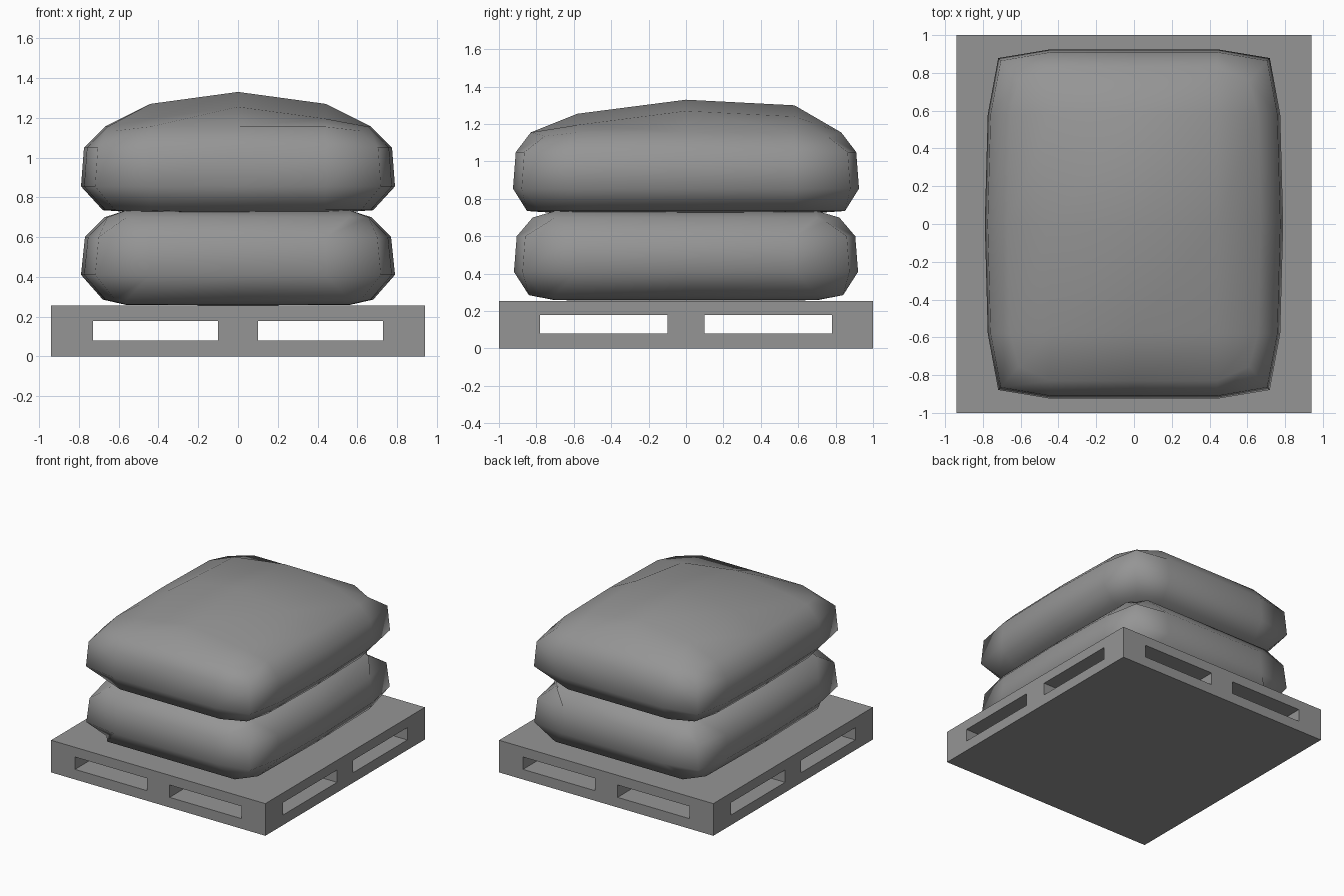
import bpy
import bmesh

cube = bpy.data.objects.get("Cube")
if cube:
    bpy.data.objects.remove(cube, do_unlink=True)

# One plain grey for everything
grey = bpy.data.materials.new("plain_grey")
grey.use_nodes = True
grey.diffuse_color = (0.3, 0.3, 0.3, 1)
grey.node_tree.nodes["Principled BSDF"].inputs["Base Color"].default_value = (0.3, 0.3, 0.3, 1)


def finish(name, bm, smooth=False):
    bmesh.ops.recalc_face_normals(bm, faces=bm.faces)
    mesh = bpy.data.meshes.new(name)
    bm.to_mesh(mesh)
    bm.free()
    for poly in mesh.polygons:
        poly.use_smooth = smooth
    mesh.materials.append(grey)
    obj = bpy.data.objects.new(name, mesh)
    bpy.context.collection.objects.link(obj)


def box(name, x0, x1, y0, y1, z0, z1):
    bm = bmesh.new()
    bmesh.ops.create_cube(bm, size=1)
    for v in bm.verts:
        v.co = (x1 if v.co.x > 0 else x0, y1 if v.co.y > 0 else y0, z1 if v.co.z > 0 else z0)
    finish(name, bm)


# Pallet: two boards held apart by nine blocks
box("pallet_base", -0.94, 0.94, -1, 1, 0, 0.08)
box("pallet_top", -0.94, 0.94, -1, 1, 0.178, 0.255)
for nx, x0, x1 in (("left", 0.73, 0.94), ("middle", -0.1, 0.1), ("right", -0.94, -0.73)):
    for ny, y0, y1 in (("front", -1, -0.78), ("centre", -0.1, 0.1), ("back", 0.78, 1)):
        box(f"pallet_block_{ny}_{nx}", x0, x1, y0, y1, 0.08, 0.178)


def sign(n):
    return (n > 0) - (n < 0)


def sack(name, rings, inner, bottom, top):
    """rings: half width, half depth, height, from the bottom up; inner: cap grid spacing;
    bottom and top: centre height, change toward the sides, front and back"""
    bm = bmesh.new()
    verts = {}

    def vert(i, j, k):
        if (i, j, k) not in verts:
            hx, hy, z = rings[k]
            ix, iy = inner if k in (0, 3) else (0.44, 0.58)
            pull = 0.95 if k in (1, 2) else 0.91
            x = hx * (1, 0.98, 0.91)[abs(j)] * sign(i) if abs(i) == 2 else i * ix
            y = hy * (1, 1, pull)[abs(i)] * sign(j) if abs(j) == 2 else j * iy
            if abs(i) < 2 and abs(j) < 2:
                centre, side, front, back = top if k == 3 else bottom
                z = centre + abs(i) * side + (back if j > 0 else front) * abs(j)
            elif abs(i) == 2 and abs(j) == 2 and k == 3:
                z -= 0.02
            verts[i, j, k] = bm.verts.new((x, y, z))
        return verts[i, j, k]

    def quad(*corners):
        bm.faces.new([vert(*c) for c in corners])

    steps = range(-2, 2)
    for a in steps:
        # Top and bottom caps
        for b in steps:
            for k in (0, 3):
                quad((a, b, k), (a + 1, b, k), (a + 1, b + 1, k), (a, b + 1, k))
        # Side walls
        for k in range(3):
            for s in (-2, 2):
                quad((a, s, k), (a + 1, s, k), (a + 1, s, k + 1), (a, s, k + 1))
                quad((s, a, k), (s, a + 1, k), (s, a + 1, k + 1), (s, a, k + 1))
    finish(name, bm, smooth=True)


sack("lower_sack",
     ((0.68, 0.84, 0.285), (0.79, 0.92, 0.41), (0.77, 0.905, 0.6), (0.67, 0.82, 0.7)),
     (0.56, 0.7), (0.256, 0.002, 0.002, 0.002), (0.735, 0, 0, 0))
sack("upper_sack",
     ((0.68, 0.85, 0.735), (0.79, 0.925, 0.855), (0.775, 0.91, 1.05), (0.67, 0.83, 1.155)),
     (0.44, 0.58), (0.712, 0.006, 0.004, 0.004), (1.33, -0.06, -0.075, -0.03))
